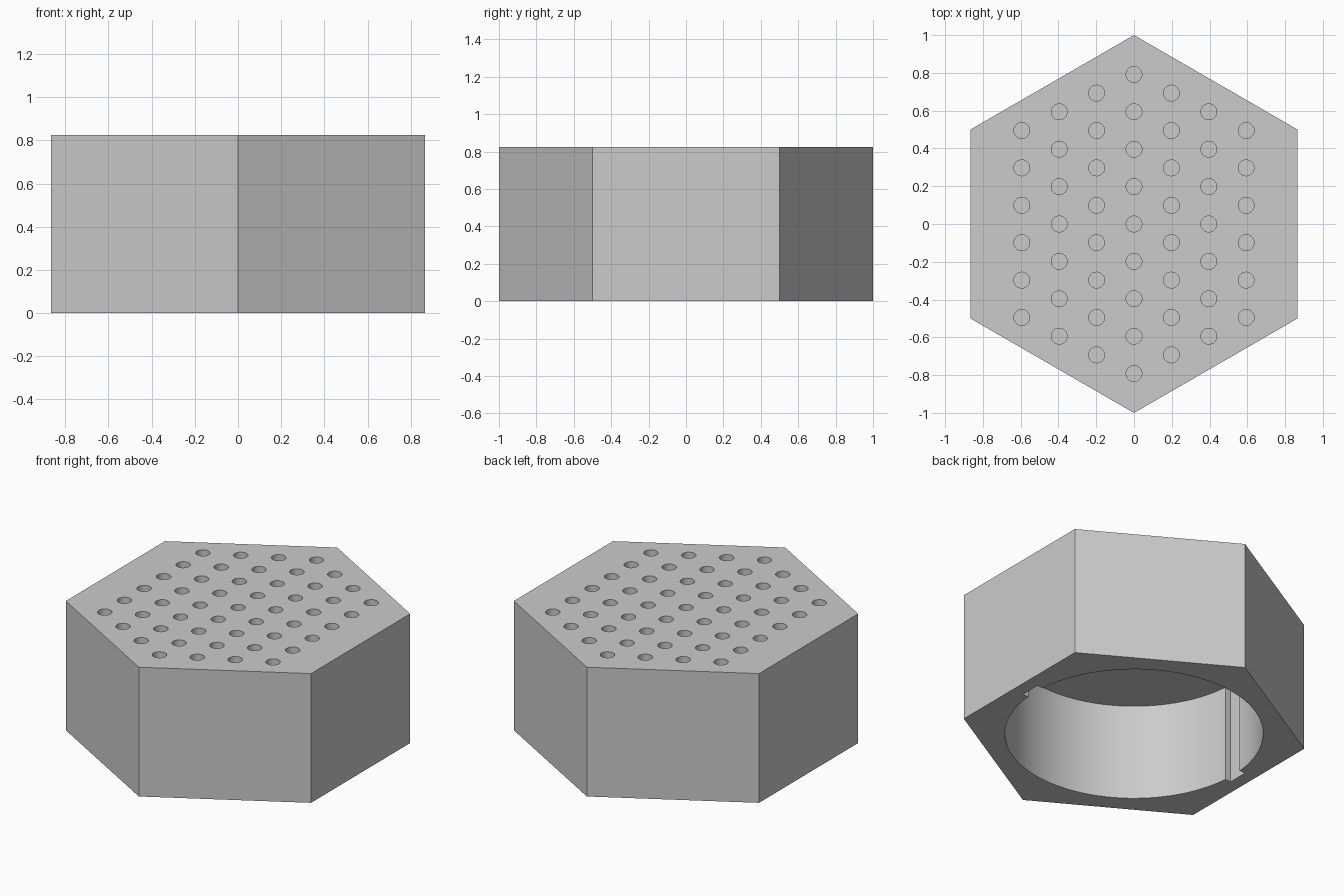
import bpy
import math

HEIGHT = 0.825
CAVITY_TOP = 0.615
CAVITY_RADIUS = 0.747
PITCH = 0.198
HOLE_RADIUS = 0.042
HOLE_DEPTH = 0.1
MARGIN = 0.1

default_cube = bpy.data.objects.get("Cube")
if default_cube:
    bpy.data.objects.remove(default_cube, do_unlink=True)


def cylinder(name, sides, radius, bottom, top, x=0, y=0, turn=0):
    bpy.ops.mesh.primitive_cylinder_add(
        vertices=sides, radius=radius, depth=top - bottom,
        location=(x, y, (bottom + top) / 2), rotation=(0, 0, turn))
    obj = bpy.context.object
    obj.name = name
    return obj


def box(name, low, high):
    bpy.ops.mesh.primitive_cube_add(
        size=1, location=[(a + b) / 2 for a, b in zip(low, high)])
    obj = bpy.context.object
    obj.name = name
    obj.scale = [b - a for a, b in zip(low, high)]
    return obj


def join(objects, name):
    bpy.ops.object.select_all(action="DESELECT")
    for obj in objects:
        obj.select_set(True)
    bpy.context.view_layer.objects.active = objects[0]
    bpy.ops.object.join()
    objects[0].name = name
    return objects[0]


def cut(target, cutter):
    modifier = target.modifiers.new(cutter.name, "BOOLEAN")
    modifier.operation = "DIFFERENCE"
    modifier.solver = "EXACT"
    modifier.object = cutter
    cutter.hide_render = True
    bpy.context.view_layer.objects.active = target
    bpy.ops.object.modifier_apply(modifier=modifier.name)
    bpy.data.objects.remove(cutter, do_unlink=True)


# Hexagonal block with corners pointing to the front and back
body = cylinder("hexagonal_cap", 6, 1, 0, HEIGHT)

# Round cavity open at the bottom
cut(body, cylinder("cavity_cutter", 96, CAVITY_RADIUS, -MARGIN, CAVITY_TOP))

# Upright slots in opposite sides of the cavity wall
for side in (-1, 1):
    ends = sorted((side * 0.7, side * 0.785))
    cut(body, box("slot_cutter", (ends[0], -0.065, -MARGIN),
                  (ends[1], 0.065, CAVITY_TOP)))

# Staggered columns of blind holes, one hole fewer per column outward
holes = []
for column in range(-3, 4):
    count = 9 - abs(column)
    for row in range(count):
        holes.append(cylinder(
            "hole_cutter", 32, HOLE_RADIUS, HEIGHT - HOLE_DEPTH,
            HEIGHT + MARGIN, column * PITCH, (row - (count - 1) / 2) * PITCH))
cut(body, join(holes, "hole_cutters"))

# Single grey finish
grey = bpy.data.materials.new("light_grey")
grey.use_nodes = True
colour = (0.6, 0.6, 0.6, 1)
grey.diffuse_color = colour
grey.node_tree.nodes["Principled BSDF"].inputs["Base Color"].default_value = colour
body.data.materials.clear()
body.data.materials.append(grey)
for face in body.data.polygons:
    face.material_index = 0

# Smooth round walls with crisp rims and corners
bpy.ops.object.select_all(action="DESELECT")
body.select_set(True)
bpy.context.view_layer.objects.active = body
bpy.ops.object.shade_smooth_by_angle(angle=math.radians(30))
